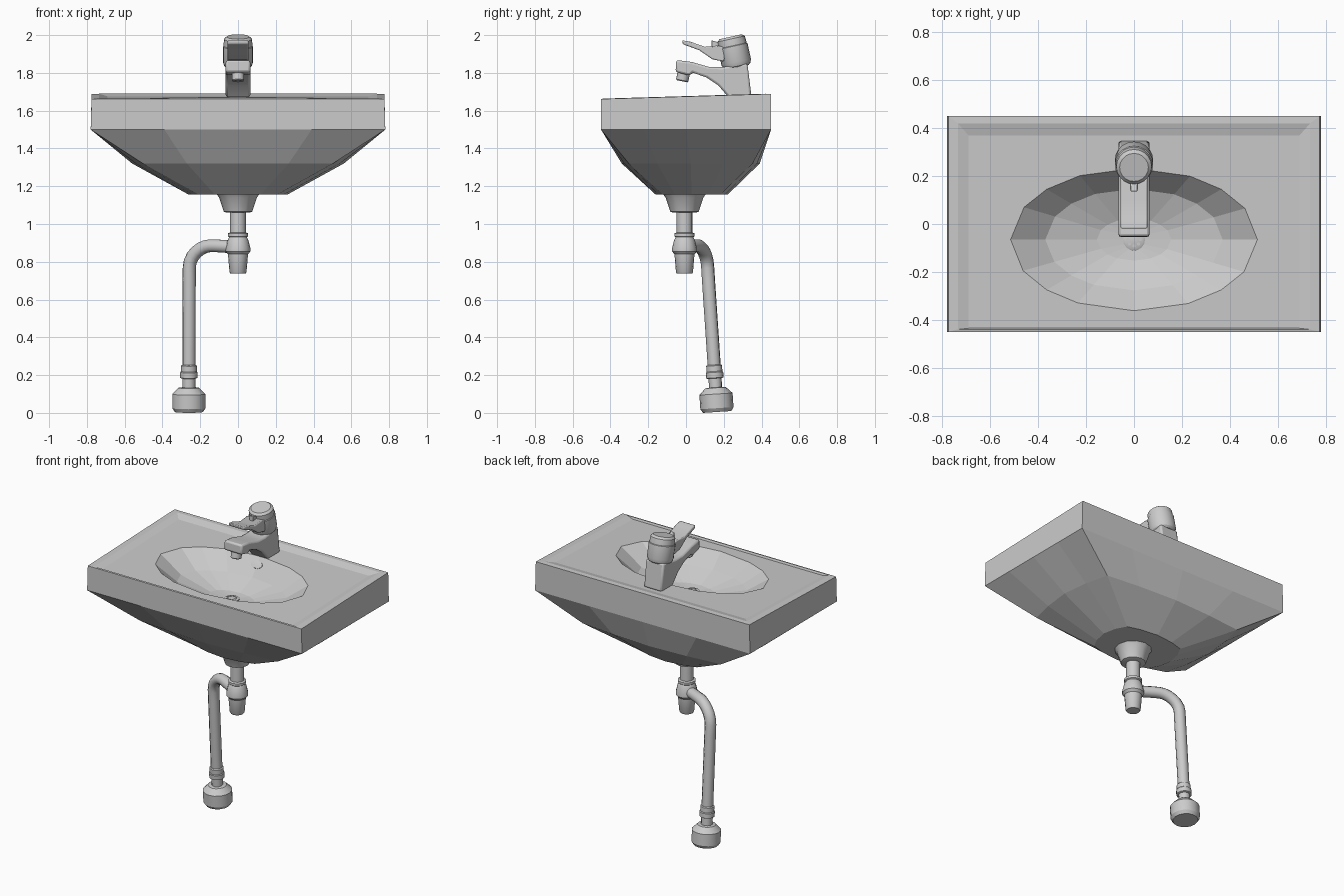
import bpy, bmesh, math
from mathutils import Vector, Matrix

if "Cube" in bpy.data.objects:
    bpy.data.objects.remove(bpy.data.objects["Cube"])


def finish(name, bm, smooth=None):
    bmesh.ops.recalc_face_normals(bm, faces=bm.faces)
    me = bpy.data.meshes.new(name)
    bm.to_mesh(me)
    bm.free()
    ob = bpy.data.objects.new(name, me)
    bpy.context.collection.objects.link(ob)
    if smooth:
        bpy.ops.object.select_all(action='DESELECT')
        ob.select_set(True)
        bpy.context.view_layer.objects.active = ob
        bpy.ops.object.shade_smooth_by_angle(angle=math.radians(smooth))
    return ob


def loft(name, rings, smooth=None):
    bm = bmesh.new()
    loops = [[bm.verts.new(p) for p in r] for r in rings]
    n = len(loops[0])
    for a, b in zip(loops, loops[1:]):
        for i in range(n):
            j = (i + 1) % n
            bm.faces.new((a[i], a[j], b[j], b[i]))
    bm.faces.new(loops[0])
    bm.faces.new(loops[-1])
    return finish(name, bm, smooth)


def lathe(name, profile, origin, axis=(0, 0, 1), sides=16):
    """Profile is (radius, distance along axis)."""
    rot = Vector((0, 0, 1)).rotation_difference(Vector(axis)).to_matrix()
    o = Vector(origin)
    rings = [[o + rot @ Vector((r * math.cos(math.tau * i / sides), r * math.sin(math.tau * i / sides), h))
              for i in range(sides)] for r, h in profile]
    return loft(name, rings, 30)


def extrude_x(name, pts, half, bevel):
    """Side profile (y, z) extruded symmetrically across x."""
    bm = bmesh.new()
    face = bm.faces.new([bm.verts.new((-half, y, z)) for y, z in pts])
    ext = bmesh.ops.extrude_face_region(bm, geom=[face])
    bmesh.ops.translate(bm, vec=(2 * half, 0, 0),
                        verts=[v for v in ext['geom'] if isinstance(v, bmesh.types.BMVert)])
    ob = finish(name, bm, 35)
    mod = ob.modifiers.new('bevel', 'BEVEL')
    mod.width, mod.segments, mod.limit_method = bevel, 2, 'ANGLE'
    mod.angle_limit = math.radians(50)
    return ob


# Sixteen-sided rings: blend between an ellipse (square=0) and a rectangle (square=1)
QUAD = [(1, 0), (1, .5), (1, 1), (.5, 1)]
ANG = [0, 26, 45, 63]


def ring(rx, ry, cy, z, square, tilt=0.0):
    pts = []
    for q in range(4):
        rot = Matrix.Rotation(q * math.pi / 2, 2)
        for k in range(4):
            # odd quadrants swap axes so the set stays symmetric
            kx, ky = QUAD[k]
            a = math.radians(ANG[k])
            p = rot @ Vector((kx, ky)) * square + rot @ Vector((math.cos(a), math.sin(a))) * (1 - square)
            y = cy + p.y * ry
            pts.append((p.x * rx, y, z + tilt * y))
    return pts


# Basin: outer shell, rim, recessed deck and bowl in one loft
T = 0.03
loft('basin', [
    ring(.26, .19, .03, 1.155, .3),
    ring(.56, .365, .025, 1.32, .65),
    ring(.78, .45, 0, 1.50, 1),
    ring(.775, .45, 0, 1.675, 1, T),
    ring(.735, .43, -.01, 1.677, 1, T),
    ring(.69, .402, -.033, 1.664, 1, T),
    ring(.515, .297, -.065, 1.664, 0, T),
    ring(.37, .212, -.065, 1.565, 0),
    ring(.155, .088, -.065, 1.51, 0),
    ring(.045, .045, -.065, 1.503, 0),
])

# Drain strainer and its studs
lathe('drain_plate', [(.046, 0), (.046, .008), (.038, .012)], (0, -.065, 1.50))
for i in range(8):
    a = math.tau * i / 8
    lathe(f'drain_stud_{i}', [(.007, 0), (.007, .004)],
          (.026 * math.cos(a), -.065 + .026 * math.sin(a), 1.511), sides=8)

# Overflow slot on the back wall of the bowl
over = lathe('overflow', [(.024, -.006), (.024, .004), (.016, .005)], (0, 0, 0), sides=16)
over.scale = (1.7, 1, 1)
over.rotation_euler = (math.atan2(.1, .085), 0, 0)
over.location = (0, .195, 1.63)

# Tap body with spout
extrude_x('tap_body', [(-.052, 1.868), (-.055, 1.805), (.02, 1.785), (.035, 1.802), (.11, 1.775),
                       (.17, 1.735), (.225, 1.672), (.347, 1.672), (.325, 1.85), (.19, 1.83),
                       (.12, 1.832), (.03, 1.858)], .065, .012)
lathe('aerator', [(.033, 0), (.033, .04), (.028, .045)], (0, -.012, 1.80), (0, -.2, -1))

# Tap head, tilted forward
HEAD = (0, -.22, 1)
lathe('tap_head', [(.06, -.01), (.073, 0), (.08, .02), (.08, .105), (.076, .108), (.076, .118),
                   (.074, .145), (.06, .157)], (0, .27, 1.838), HEAD, 20)

# Lever and its marker button
extrude_x('lever', [(-.02, 1.972), (-.017, 1.952), (.07, 1.92), (.14, 1.872), (.2, 1.86),
                    (.22, 1.93), (.17, 1.945), (.1, 1.938), (.02, 1.966)], .056, .006)
extrude_x('lever_button', [(.135, 1.935), (.18, 1.94), (.172, 1.962), (.135, 1.972)], .014, .003)

# Waste outlet, tail pipe and bottle trap
PY = -.008
lathe('waste_boss', [(.115, 0), (.10, -.02), (.075, -.095), (.06, -.1)], (0, PY, 1.16), sides=12)
lathe('tail_pipe', [(.042, 1.10), (.042, .90)], (0, PY, 0))
lathe('bottle_trap', [(.043, .955), (.054, .95), (.054, .935), (.047, .93), (.055, .915), (.066, .87),
                      (.066, .855), (.053, .84), (.045, .745), (.04, .737)], (0, PY, 0))

# Bent outlet pipe
cu = bpy.data.curves.new('outlet_pipe', 'CURVE')
cu.dimensions = '3D'
cu.bevel_depth, cu.bevel_resolution, cu.resolution_u = .035, 3, 6
cu.use_fill_caps = True
sp = cu.splines.new('BEZIER')
path = [((0, PY, .878), (.04, .012, 0)), ((-.145, .06, .885), (-.05, .025, 0)),
        ((-.258, .115, .77), (0, .003, -.065)), ((-.26, .158, .11), (0, .005, -.1))]
sp.bezier_points.add(len(path) - 1)
for bp, (co, d) in zip(sp.bezier_points, path):
    c, d = Vector(co), Vector(d)
    if co[0] == 0:
        d = Vector((-.04, .012, 0))
    bp.handle_left_type = bp.handle_right_type = 'FREE'
    bp.co, bp.handle_left, bp.handle_right = c, c - d, c + d
sp.use_smooth = True
pipe = bpy.data.objects.new('outlet_pipe', cu)
bpy.context.collection.objects.link(pipe)
bpy.ops.object.select_all(action='DESELECT')
pipe.select_set(True)
bpy.context.view_layer.objects.active = pipe
bpy.ops.object.convert(target='MESH')

# Collar and floor cup, leaning with the pipe
LEAN = (0, -.065, 1)
lathe('pipe_collar', [(.04, .183), (.046, .186), (.046, .215), (.042, .22), (.042, .25), (.036, .255)],
      (-.26, .165, 0), LEAN)
lathe('floor_cup', [(.075, 0), (.088, .02), (.088, .095), (.055, .128), (.04, .13)],
      (-.26, .165, .005), LEAN)
